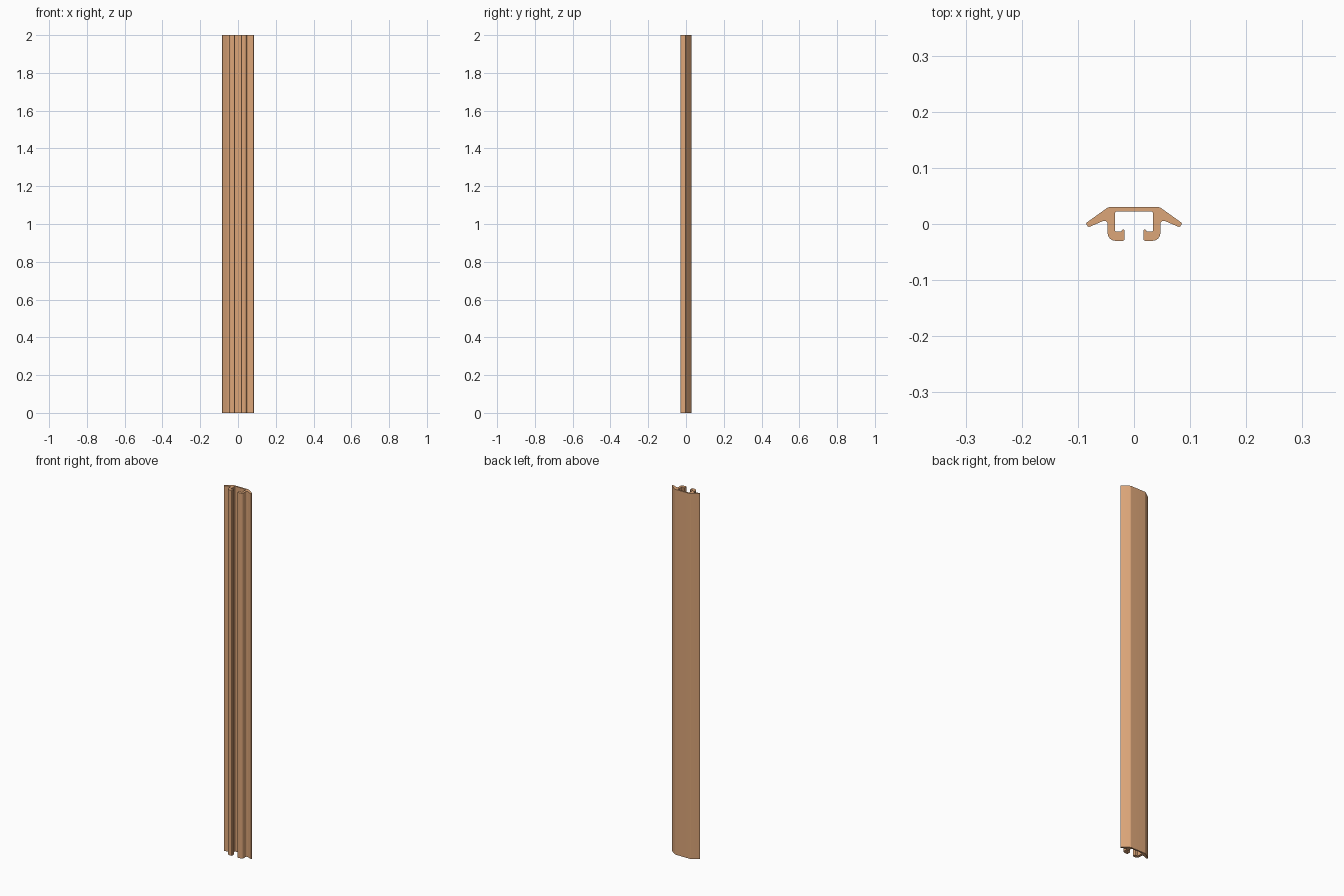
import bpy, bmesh, math
from mathutils import Vector

if "Cube" in bpy.data.objects:
    bpy.data.objects.remove(bpy.data.objects["Cube"])

LENGTH = 2.0

# Right half of the cross-section: x, y, corner radius (top face round to the inner channel)
HALF = [
    (0.046, 0.030, 0.008),     # top edge to sloped wing
    (0.0865, 0.001, 0.003),    # wing tip
    (0.081, -0.0058, 0.003),
    (0.047, 0.0088, 0.006),    # fillet under the wing
    (0.047, -0.030, 0.014),    # outer bottom corner
    (0.0165, -0.030, 0.004),   # lip
    (0.0165, -0.010, 0.0024),
    (0.022, -0.010, 0.0024),
    (0.022, -0.0135, 0.001),
    (0.034, -0.0135, 0.002),   # inner channel
    (0.034, 0.022, 0.003),
]


def rounded(corners, steps=6):
    """Replace each corner of a closed outline by a tangent arc."""
    out = []
    n = len(corners)
    for i, (x, y, r) in enumerate(corners):
        p = Vector((x, y))
        a = (Vector(corners[i - 1][:2]) - p).normalized()
        b = (Vector(corners[(i + 1) % n][:2]) - p).normalized()
        half = a.angle(b) / 2
        centre = p + (a + b).normalized() * (r / math.sin(half))
        start = p + a * (r / math.tan(half)) - centre
        end = p + b * (r / math.tan(half)) - centre
        sweep = start.angle_signed(end)
        for k in range(steps + 1):
            t = -sweep * k / steps
            c, s = math.cos(t), math.sin(t)
            out.append(centre + Vector((start.x * c - start.y * s,
                                        start.x * s + start.y * c)))
    return out


# Full outline, mirrored across x = 0
outline = rounded(HALF + [(-x, y, r) for x, y, r in reversed(HALF)])

# Extruded rail
bm = bmesh.new()
face = bm.faces.new([bm.verts.new((p.x, p.y, 0)) for p in outline])
ext = bmesh.ops.extrude_face_region(bm, geom=[face], use_keep_orig=True)
top = [v for v in ext["geom"] if isinstance(v, bmesh.types.BMVert)]
bmesh.ops.translate(bm, verts=top, vec=(0, 0, LENGTH))
bmesh.ops.recalc_face_normals(bm, faces=bm.faces[:])
mesh = bpy.data.meshes.new("rail_profile")
bm.to_mesh(mesh)
bm.free()
rail = bpy.data.objects.new("rail_profile", mesh)
bpy.context.collection.objects.link(rail)

# Tan finish
mat = bpy.data.materials.new("tan")
mat.diffuse_color = (0.72, 0.38, 0.19, 1)
mat.use_nodes = True
mat.node_tree.nodes["Principled BSDF"].inputs["Base Color"].default_value = mat.diffuse_color
mesh.materials.append(mat)

# Smooth rounded corners, crisp ends
bpy.context.view_layer.objects.active = rail
rail.select_set(True)
bpy.ops.object.shade_smooth_by_angle(angle=math.radians(30))
